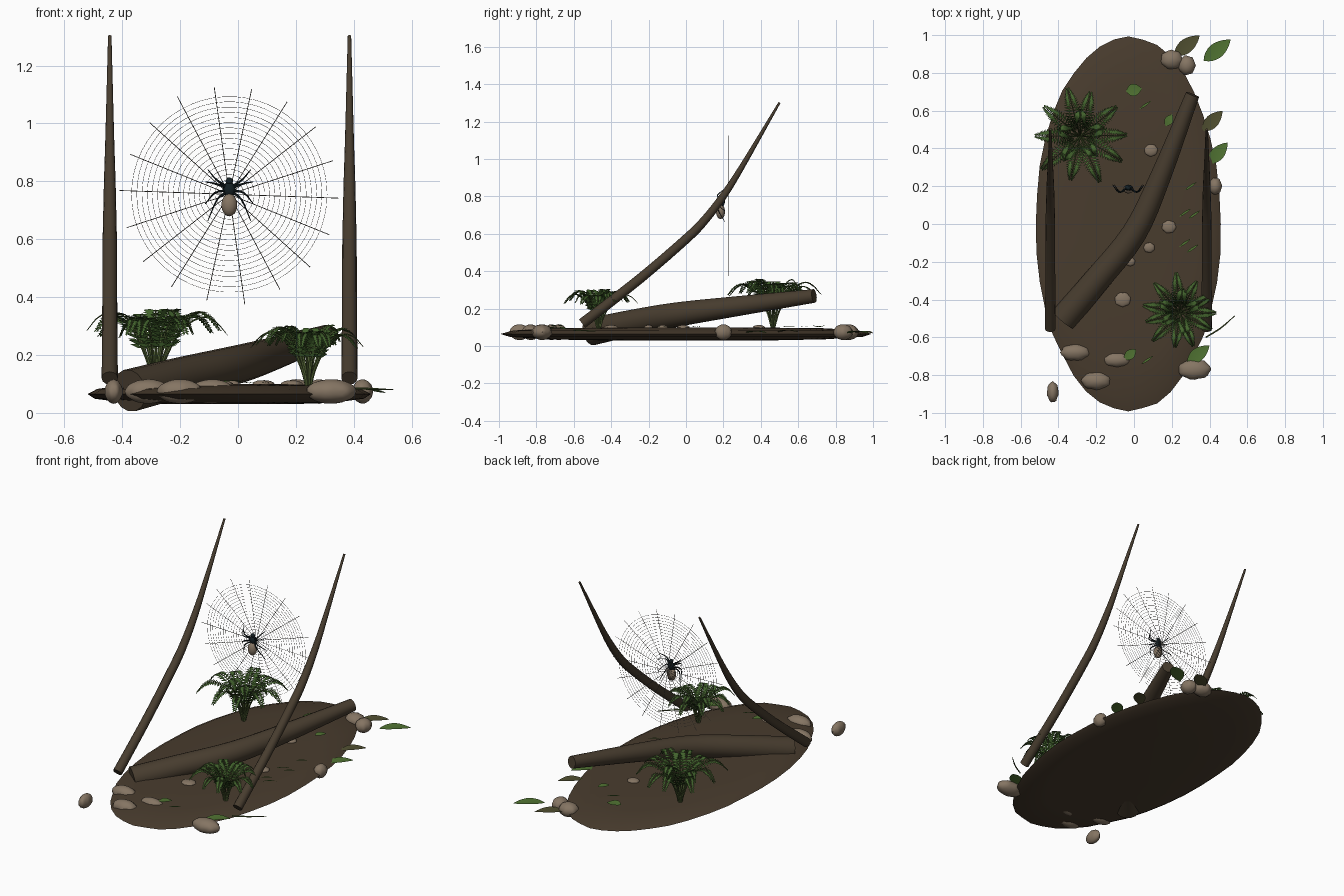
import bpy, bmesh, math, random
from mathutils import Vector

random.seed(4)
if "Cube" in bpy.data.objects:
    bpy.data.objects.remove(bpy.data.objects["Cube"])


def material(name, rgb):
    m = bpy.data.materials.new(name)
    m.use_nodes = True
    m.diffuse_color = (*rgb, 1)
    m.node_tree.nodes["Principled BSDF"].inputs["Base Color"].default_value = (*rgb, 1)
    return m


SOIL = material("soil brown", (0.066, 0.045, 0.027))
BARK = material("bark brown", (0.064, 0.046, 0.028))
STONE = material("stone tan", (0.235, 0.178, 0.125))
FERN = material("fern green", (0.055, 0.125, 0.026))
STEM = material("stem olive", (0.085, 0.125, 0.035))
LEAF = material("leaf green", (0.08, 0.17, 0.032))
DRY = material("dry leaf brown", (0.08, 0.078, 0.03))
SILK = material("silk grey", (0.17, 0.155, 0.135))
BLACK = material("spider blue black", (0.007, 0.014, 0.017))
X, Y, Z = Vector((1, 0, 0)), Vector((0, 1, 0)), Vector((0, 0, 1))


def finish(bm, name, mat, smooth=True, solid=True):
    if solid:
        bmesh.ops.recalc_face_normals(bm, faces=bm.faces)
    mesh = bpy.data.meshes.new(name)
    bm.to_mesh(mesh)
    bm.free()
    mesh.materials.append(mat)
    ob = bpy.data.objects.new(name, mesh)
    bpy.context.scene.collection.objects.link(ob)
    if smooth:
        bpy.ops.object.select_all(action="DESELECT")
        ob.select_set(True)
        bpy.context.view_layer.objects.active = ob
        bpy.ops.object.shade_smooth_by_angle(angle=math.radians(40))


def spline(points, steps=4):
    """Catmull-Rom points through the given tuples (any width)."""
    p = [Vector(q) for q in points]
    p = [2 * p[0] - p[1]] + p + [2 * p[-1] - p[-2]]
    out = []
    for a, b, c, d in zip(p, p[1:], p[2:], p[3:]):
        for k in range(steps):
            t = k / steps
            out.append(0.5 * (2 * b + (c - a) * t + (2 * a - 5 * b + 4 * c - d) * t * t
                              + (3 * b - a - 3 * c + d) * t ** 3))
    return out + [p[-2]]


def tube(bm, pts, radii, sides, ref, closed=False):
    """Sweep a ring along pts; ref is never parallel to the path."""
    n, rings = len(pts), []
    for i, p in enumerate(pts):
        a = pts[i - 1] if i or closed else p
        b = pts[(i + 1) % n] if i < n - 1 or closed else p
        u = (b - a).cross(ref).normalized()
        v = u.cross(b - a).normalized()
        rings.append([bm.verts.new(p + radii[i] * (u * math.cos(w) + v * math.sin(w)))
                      for w in (math.tau * k / sides for k in range(sides))])
    for i in range(n if closed else n - 1):
        r, s = rings[i], rings[(i + 1) % n]
        for k in range(sides):
            j = (k + 1) % sides
            bm.faces.new((r[k], r[j], s[j], s[k]))
    if not closed:
        bm.faces.new(rings[0])
        bm.faces.new(rings[-1])


def limb(name, points, sides, ref, mat):
    """Tapered tube through (x, y, z, radius) points."""
    bm, s = bmesh.new(), spline(points)
    tube(bm, [q.xyz for q in s], [q.w for q in s], sides, ref)
    finish(bm, name, mat)


# Oval ground slab, lathed from a thin lens profile
bm = bmesh.new()
rings, sides = [], 40
wobble = [random.uniform(0.985, 1.0) for _ in range(sides)]
for f, z in ((0.4, 0.099), (0.75, 0.095), (0.93, 0.083), (1, 0.065), (0.95, 0.049), (0.75, 0.036), (0.45, 0.03)):
    rings.append([bm.verts.new((-0.03 + 0.495 * f * w * math.cos(k * math.tau / sides),
                                f * w * math.sin(k * math.tau / sides), z))
                  for k, w in enumerate(wobble)])
for r, s in zip(rings, rings[1:]):
    for k in range(sides):
        bm.faces.new((r[k - 1], r[k], s[k], s[k - 1]))
bm.faces.new(rings[0])
bm.faces.new(rings[-1])
finish(bm, "ground", SOIL)

# Fallen log and two leaning branches
limb("fallen_log", [(-0.375, -0.505, 0.077, 0.074), (-0.2, -0.3, 0.122, 0.07), (0.0, -0.05, 0.168, 0.066),
                    (0.14, 0.25, 0.21, 0.055), (0.31, 0.685, 0.268, 0.037)], 14, Z, BARK)
for name, x in (("right_branch", -0.443), ("left_branch", 0.385)):
    limb(name, [(x, -0.555, 0.12, 0.028), (x, -0.25, 0.357, 0.026), (x, 0.0, 0.572, 0.025),
                (x, 0.1, 0.673, 0.023), (x, 0.2, 0.803, 0.02), (x, 0.3, 0.96, 0.015),
                (x, 0.5, 1.302, 0.006)], 12, X, BARK)

# Web: radial threads and round rings in one upright plane
hub = Vector((-0.03, 0.225, 0.755))


def spoke(angle):
    return Vector((math.cos(angle), 0, math.sin(angle)))


bm = bmesh.new()
for k in range(18):
    tip = hub + spoke(math.radians(20 * k - 2)) * random.uniform(0.37, 0.385)
    tube(bm, [hub, tip], [0.0013, 0.0013], 4, Y)
for i in range(17):
    loop = [hub + spoke(math.tau * k / 54) * (0.05 + 0.018 * i) for k in range(54)]
    tube(bm, loop, [0.0008] * len(loop), 3, Y, closed=True)
finish(bm, "web", SILK, smooth=False)


# Spider resting on the web
def ball(name, loc, size, mat):
    bm = bmesh.new()
    bmesh.ops.create_uvsphere(bm, u_segments=14, v_segments=9, radius=1)
    bmesh.ops.scale(bm, vec=size, verts=bm.verts)
    bmesh.ops.translate(bm, vec=loc, verts=bm.verts)
    finish(bm, name, mat)


ball("spider_abdomen", (-0.03, 0.185, 0.718), (0.028, 0.024, 0.039), STONE)
ball("spider_thorax", (-0.03, 0.192, 0.772), (0.022, 0.016, 0.027), BLACK)
ball("spider_head", (-0.03, 0.19, 0.8), (0.013, 0.012, 0.013), BLACK)
bm = bmesh.new()
thorax = Vector((-0.03, 0.192, 0.772))
for kx, kz, tx, tz in ((0.045, 0.034, 0.074, 0.068), (0.05, 0.02, 0.082, 0.026),
                       (0.05, -0.012, 0.083, -0.05), (0.042, -0.035, 0.074, -0.108)):
    for side in (-1, 1):
        path = spline([thorax + Vector((side * 0.01, 0, kz * 0.3)),
                       thorax + Vector((side * kx, -0.024, kz)),
                       thorax + Vector((side * tx, 0.015, tz))], 3)
        tube(bm, path, [0.005 - 0.0006 * i for i in range(len(path))], 6, Y)
finish(bm, "spider_legs", BLACK)


# Ferns: arching stems with paired leaflets that shorten to a point
def fern(name, base, reach, height, count):
    stems, blades = bmesh.new(), bmesh.new()
    for k in range(count + count // 2):
        inner = k >= count
        a = math.tau * (k / count if not inner else 2 * (k + 0.3) / count) + random.uniform(-0.1, 0.1)
        out = Vector((math.cos(a), math.sin(a), 0))
        side = Z.cross(out)
        r = reach * (random.uniform(0.5, 0.65) if inner else random.uniform(0.92, 1.05))
        h = height * random.uniform(0.85, 1.0)
        arc = ((0.02, 0), (0.14, 0.4), (0.36, 0.8), (0.64, 0.98), (0.84, 0.93), (1, 0.76))
        path = spline([base + out * r * f + Z * h * g for f, g in arc], 5)
        n, first = len(path), 7
        tube(stems, path, [0.0055 * (1 - 0.8 * i / n) for i in range(n)], 4, side)
        for i in range(first, n):
            t = (path[i] - path[i - 1]).normalized()
            size = reach * 0.25 * (1 - 0.85 * (i - first) / (n - first))
            for sgn in (-1, 1):
                d = (side * sgn + t * 0.35 - Z * 0.1) * size
                w = t * 0.0075 * sgn
                p = path[i]
                blades.faces.new([blades.verts.new(q) for q in (p, p + d * 0.45 + w, p + d, p + d * 0.45 - w)])
    finish(stems, name + "_stems", STEM)
    finish(blades, name + "_leaflets", FERN, smooth=False, solid=False)


fern("back_fern", Vector((-0.285, 0.465, 0.09)), 0.255, 0.27, 10)
fern("front_fern", Vector((0.243, -0.468, 0.085)), 0.2, 0.22, 11)


# Stones: flattened spheres with shallow lobes
def stone(i, x, y, rx, ry, z, rz):
    bm = bmesh.new()
    bmesh.ops.create_icosphere(bm, subdivisions=3, radius=1)
    ph = random.uniform(0, 6)
    for v in bm.verts:
        c = v.co
        lobes = math.sin(7 * math.atan2(c.y, c.x) + ph) * (1 - abs(c.z))
        k = 0.98 + 0.05 * lobes + random.uniform(-0.015, 0.015)
        v.co = (x + rx * c.x * k, y + ry * c.y * k, z + rz * c.z * k)
    finish(bm, f"stone_{i}", STONE)


big = [(-0.31, -0.68, 0.08, 0.045), (-0.09, -0.72, 0.078, 0.042), (-0.2, -0.83, 0.08, 0.048),
       (-0.43, -0.89, 0.031, 0.056), (0.32, -0.77, 0.088, 0.055), (0.2, 0.87, 0.06, 0.052),
       (0.28, 0.84, 0.046, 0.052), (0.43, 0.2, 0.036, 0.046)]
small = [(0.09, 0.39, 0.036), (0.185, -0.015, 0.038), (0.08, -0.125, 0.03), (-0.02, -0.2, 0.026),
         (-0.06, -0.4, 0.043)]
for i, s in enumerate(big):
    stone(i, *s, 0.074, 0.043)
for i, (x, y, r) in enumerate(small):
    stone(len(big) + i, x, y, r, r * 0.9, 0.099, 0.014)


# Fallen leaves: pointed blades folded along the midrib
def leaf(name, x, y, z, angle, length, width, mat):
    bm = bmesh.new()
    a = math.radians(angle)
    d, s = Vector((math.cos(a), math.sin(a), 0)), Vector((-math.sin(a), math.cos(a), 0))
    rows, n = [], 10
    for i in range(n + 1):
        t = i / n
        w = width / 2 * (abs(math.sin(math.pi * t ** 0.9)) ** 0.85 + 0.02)
        mid = Vector((x, y, z)) + d * length * (t - 0.5) + Z * 0.05 * length * math.sin(math.pi * t)
        rows.append([bm.verts.new(mid + s * w * e + Z * abs(e) * w * 0.1) for e in (-1, 0, 1)])
    for r, q in zip(rows, rows[1:]):
        for k in (0, 1):
            bm.faces.new((r[k], q[k], q[k + 1], r[k + 1]))
    finish(bm, name, mat, solid=False)


for i, spec in enumerate([
        (0.44, 0.92, 0.068, 38, 0.18, 0.08, LEAF), (0.28, 0.945, 0.068, 38, 0.17, 0.075, DRY),
        (0.415, 0.545, 0.075, 45, 0.15, 0.07, DRY), (0.445, 0.375, 0.07, 48, 0.15, 0.07, LEAF),
        (0.34, -0.69, 0.09, 38, 0.15, 0.07, LEAF), (0.0, 0.71, 0.102, 10, 0.085, 0.065, LEAF),
        (-0.02, -0.69, 0.106, 40, 0.08, 0.05, LEAF), (0.185, 0.55, 0.102, 60, 0.07, 0.045, LEAF)]):
    leaf(f"fallen_leaf_{i}", *spec)
for i, (x, y) in enumerate([(0.27, 0.06), (0.32, 0.05), (0.27, -0.1), (0.31, -0.13), (0.06, 0.63),
                            (0.3, 0.2), (0.07, -0.72)]):
    leaf(f"grass_blade_{i}", x, y, 0.103, 35, 0.075, 0.012, LEAF)

# Loose green twig at the edge
limb("twig", [(0.38, -0.6, 0.085, 0.004), (0.46, -0.55, 0.083, 0.004), (0.535, -0.485, 0.08, 0.002)], 6, Z, STEM)
